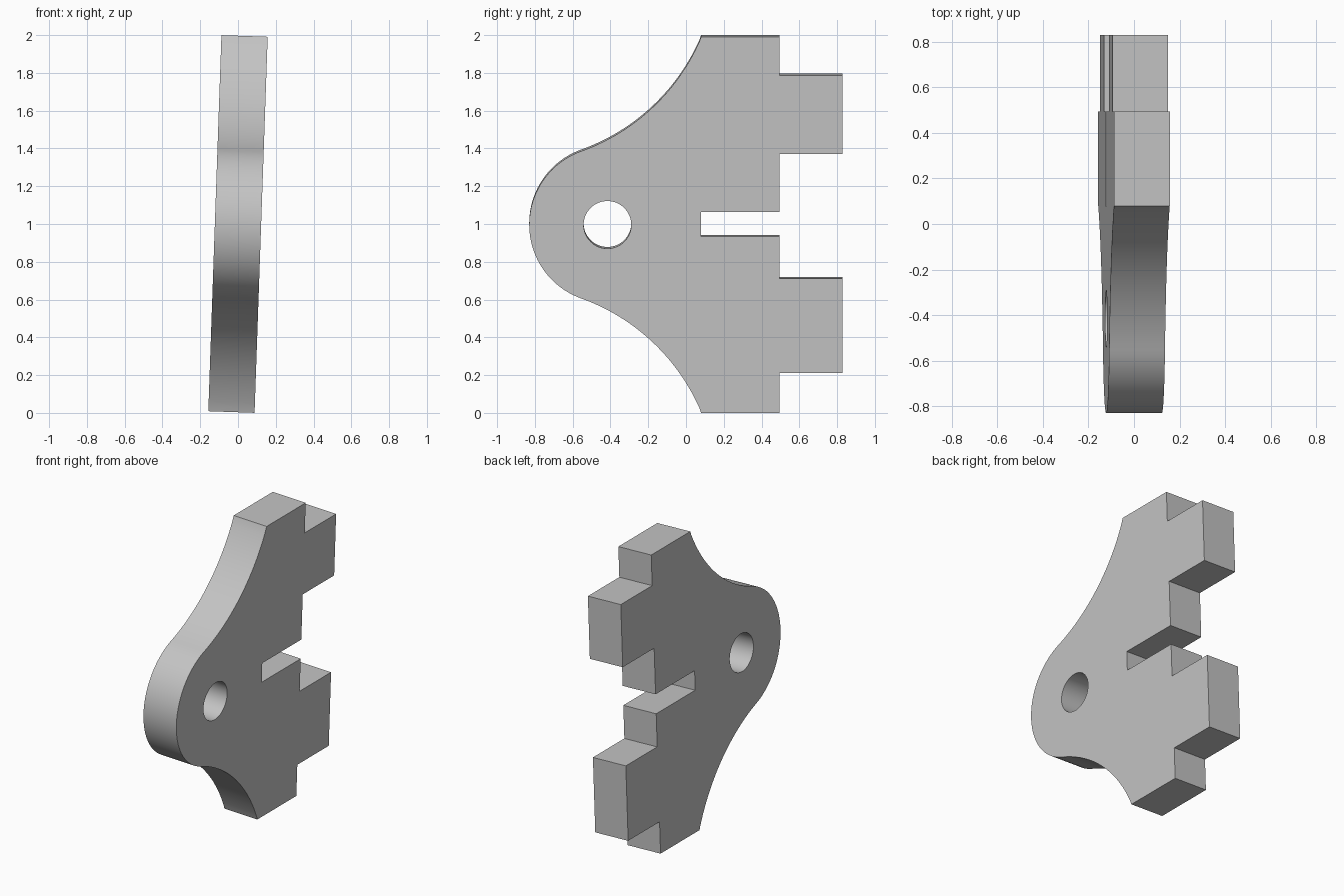
import bpy, bmesh, math
from math import cos, sin, pi, radians

cube = bpy.data.objects.get("Cube")
if cube:
    bpy.data.objects.remove(cube, do_unlink=True)

THICK = 0.245
HALF_H = 0.996
HOLE_Y, HOLE_R = -0.416, 0.126
NOSE_R, FLARE_R = 0.414, 1.087
JOIN = radians(109.7)            # where the nose meets the flare
FLARE_END = radians(-22.6)
TILT = radians(2)

grey = bpy.data.materials.new("plain grey")
grey.use_nodes = True
colour = (0.55, 0.55, 0.55, 1)
grey.diffuse_color = colour
grey.node_tree.nodes["Principled BSDF"].inputs["Base Color"].default_value = colour


def arc(cy, cz, r, start, end, n):
    return [(cy + r * cos(start + (end - start) * i / n),
             cz + r * sin(start + (end - start) * i / n)) for i in range(n + 1)]


def prism(name, outline, depth):
    """Extrude a (y, z) outline along x, centred on x = 0."""
    bm = bmesh.new()
    face = bm.faces.new([bm.verts.new((-depth / 2, y, z)) for y, z in outline])
    side = bmesh.ops.extrude_face_region(bm, geom=[face])["geom"]
    bmesh.ops.translate(bm, vec=(depth, 0, 0),
                        verts=[v for v in side if isinstance(v, bmesh.types.BMVert)])
    bmesh.ops.recalc_face_normals(bm, faces=bm.faces)
    mesh = bpy.data.meshes.new(name)
    bm.to_mesh(mesh)
    bm.free()
    mesh.materials.append(grey)
    ob = bpy.data.objects.new(name, mesh)
    bpy.context.collection.objects.link(ob)
    return ob


# Upper flare, tangent to the nose, and its mirror image below
reach = NOSE_R + FLARE_R
flare = arc(HOLE_Y + reach * cos(JOIN), reach * sin(JOIN), FLARE_R,
            JOIN - pi, FLARE_END, 32)
flare[-1] = (0.08, HALF_H)
nose = arc(HOLE_Y, 0, NOSE_R, JOIN, 2 * pi - JOIN, 48)
lower_flare = [(y, -z) for y, z in flare]

# Back edge with two tabs and a central slot, from bottom to top
BACK, TAB, SLOT = 0.495, 0.829, 0.08
back = [(BACK, -HALF_H), (BACK, -0.784), (TAB, -0.784), (TAB, -0.284),
        (BACK, -0.284), (BACK, -0.063), (SLOT, -0.063), (SLOT, 0.067),
        (BACK, 0.067), (BACK, 0.374), (TAB, 0.374), (TAB, 0.792),
        (BACK, 0.792), (BACK, HALF_H)]

plate = prism("bracket_plate",
              flare[::-1] + nose[1:-1] + lower_flare + back, THICK)

# Round pivot hole
cutter = prism("hole_cutter", arc(HOLE_Y, 0, HOLE_R, 0, 2 * pi, 64)[:-1], THICK * 2)
cutter.hide_render = True
cut = plate.modifiers.new("pivot_hole", "BOOLEAN")
cut.operation = "DIFFERENCE"
cut.solver = "EXACT"
cut.object = cutter
bpy.ops.object.select_all(action="DESELECT")
bpy.context.view_layer.objects.active = plate
plate.select_set(True)
bpy.ops.object.modifier_apply(modifier=cut.name)
bpy.data.objects.remove(cutter, do_unlink=True)
bpy.ops.object.shade_smooth_by_angle(angle=radians(30))

# Lean the plate slightly sideways and stand it on the ground
plate.rotation_euler = (0, TILT, 0)
plate.location = (0, 0, 1)
